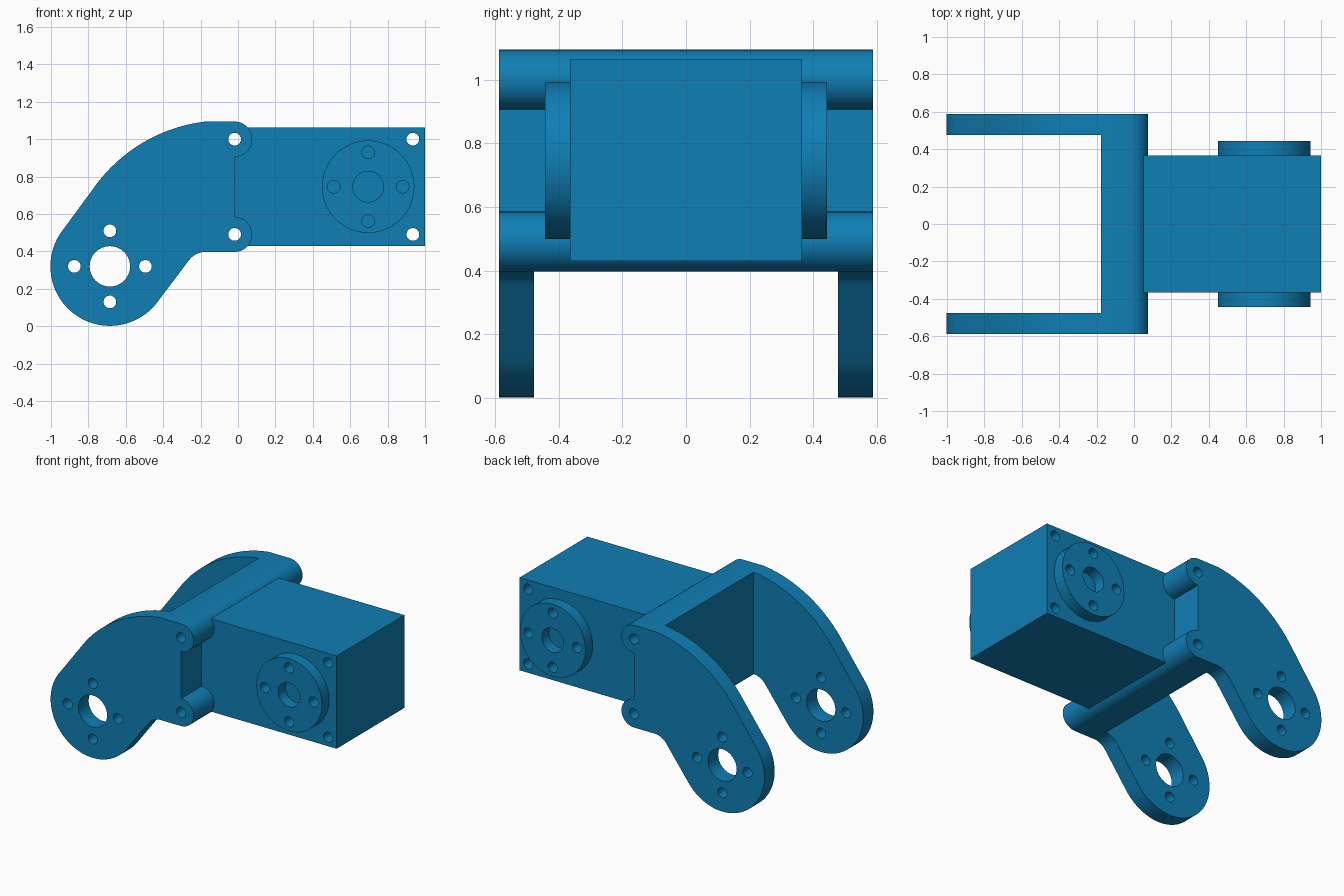
import bpy, bmesh
from math import cos, sin, radians

if "Cube" in bpy.data.objects:
    bpy.data.objects.remove(bpy.data.objects["Cube"])

blue = bpy.data.materials.new("blue_paint")
blue.diffuse_color = (0.005, 0.21, 0.46, 1)
blue.use_nodes = True
blue.node_tree.nodes["Principled BSDF"].inputs["Base Color"].default_value = blue.diffuse_color


def arc(cx, cz, r, a0, a1, n):
    """Points along an arc in the x-z plane, angles in degrees."""
    angles = [radians(a0 + (a1 - a0) * i / n) for i in range(n + 1)]
    return [(cx + r * cos(a), cz + r * sin(a)) for a in angles]


def circle(cx, cz, r, n=32):
    return arc(cx, cz, r, 0, 360, n)[:-1]


def bolt_holes(cx, cz, spread, r_mid, r_bolt=0.034):
    """A centre hole with four bolt holes around it."""
    holes = [circle(cx, cz, r_mid, 48)]
    for dx, dz in ((1, 0), (0, 1), (-1, 0), (0, -1)):
        holes.append(circle(cx + dx * spread, cz + dz * spread, r_bolt))
    return holes


def slab(name, loops, y0, y1):
    """Fill an outline with holes and extrude it along y."""
    bm = bmesh.new()
    edges = []
    for loop in loops:
        verts = [bm.verts.new((x, y0, z)) for x, z in loop]
        edges += [bm.edges.new((verts[i - 1], verts[i])) for i in range(len(verts))]
    bmesh.ops.triangle_fill(bm, edges=edges, use_beauty=True)
    ext = bmesh.ops.extrude_face_region(bm, geom=bm.faces[:])
    moved = [g for g in ext["geom"] if isinstance(g, bmesh.types.BMVert)]
    bmesh.ops.translate(bm, verts=moved, vec=(0, y1 - y0, 0))
    bmesh.ops.recalc_face_normals(bm, faces=bm.faces[:])
    mesh = bpy.data.meshes.new(name)
    bm.to_mesh(mesh)
    bm.free()
    mesh.materials.append(blue)
    obj = bpy.data.objects.new(name, mesh)
    bpy.context.collection.objects.link(obj)
    return obj


def select(obj):
    bpy.ops.object.select_all(action='DESELECT')
    obj.select_set(True)
    bpy.context.view_layer.objects.active = obj


def smooth(obj):
    select(obj)
    bpy.ops.object.shade_smooth_by_angle(angle=radians(30))


HINGE_X, TOP_Z, LOW_Z = -0.018, 1.0, 0.491
pins = [circle(HINGE_X, z, 0.034) for z in (TOP_Z, LOW_Z)]

# Forked bracket: side outline across the full width
outline = (arc(HINGE_X, TOP_Z, 0.094, 90, -90, 24)
           + arc(HINGE_X, LOW_Z, 0.094, 90, -90, 24)
           + arc(-0.174, 0.287, 0.11, 90, 143, 10)
           + arc(-0.685, 0.32, 0.318, -37, -215, 48)
           + arc(-0.075, 0.248, 0.852, 145, 96.8, 24))
bracket = slab("fork_bracket", [outline] + pins + bolt_holes(-0.685, 0.32, 0.19, 0.108),
               -0.587, 0.587)

# Gap between the two fork arms
gap = slab("fork_gap_cutter", [[(-1.2, -0.2), (-0.177, -0.2), (-0.177, 1.3), (-1.2, 1.3)]],
           -0.477, 0.477)
gap.hide_render = True
cut = bracket.modifiers.new("gap", 'BOOLEAN')
cut.operation = 'DIFFERENCE'
cut.solver = 'EXACT'
cut.object = gap
select(bracket)
bpy.ops.object.modifier_apply(modifier="gap")
bpy.data.objects.remove(gap)
smooth(bracket)

# Motor body, tucked into the bracket, with through holes at its corners
body = [(-0.1, 0.43), (1.0, 0.43), (1.0, 1.063), (-0.1, 1.063)]
outer_pins = [circle(0.935, z, 0.034) for z in (TOP_Z, LOW_Z)]
smooth(slab("motor_body", [body] + pins + outer_pins, -0.365, 0.365))

# Round drive plates on both sides
for name, side in (("front_drive_plate", -1), ("back_drive_plate", 1)):
    loops = [circle(0.696, 0.746, 0.247, 64)] + bolt_holes(0.696, 0.746, 0.184, 0.082)
    smooth(slab(name, loops, side * 0.365, side * 0.443))
